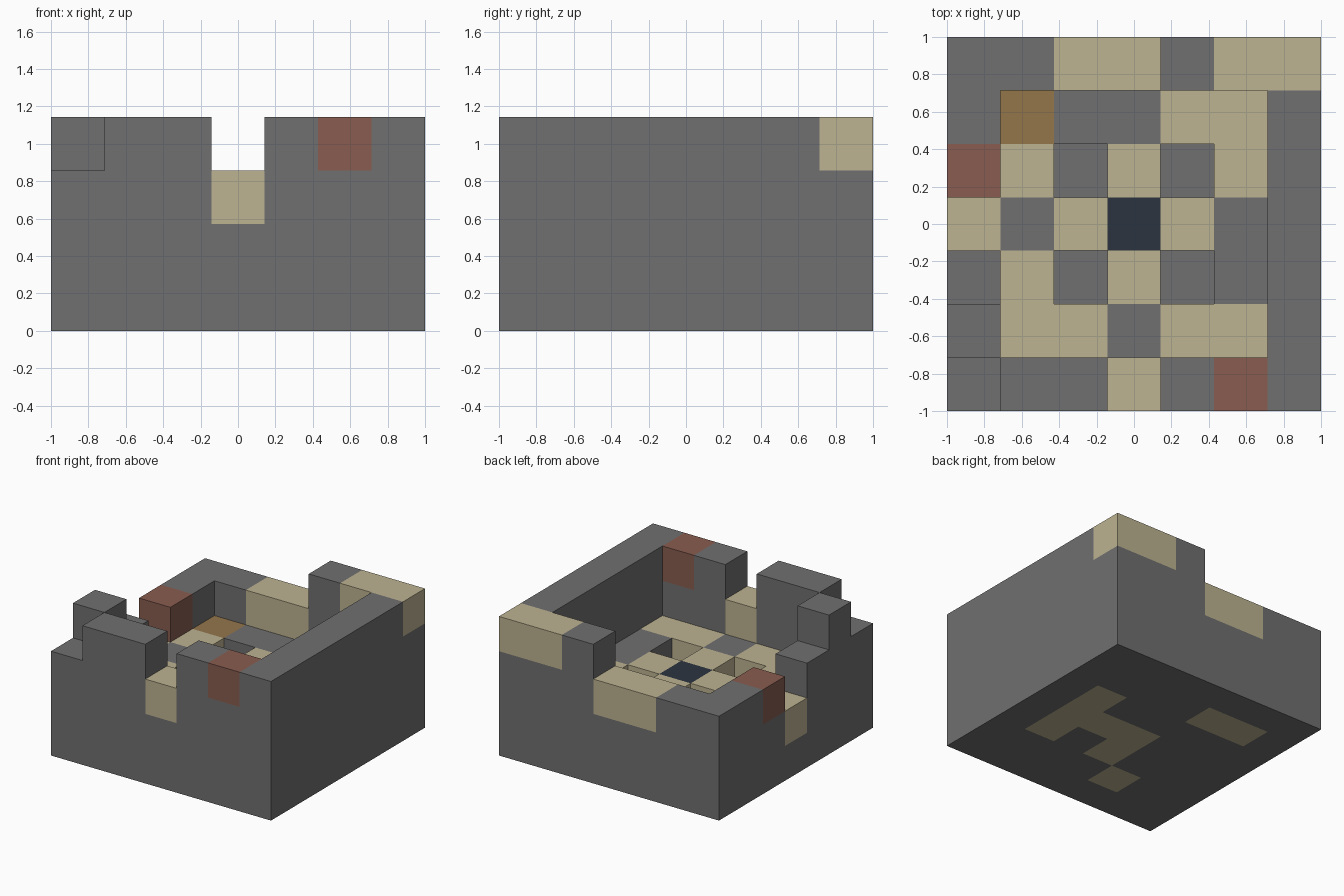
import bpy
import bmesh
from mathutils import Vector

if "Cube" in bpy.data.objects:
    bpy.data.objects.remove(bpy.data.objects["Cube"], do_unlink=True)

CELL = 2 / 7

# Flat block colours, keyed by the letter used in the course plans
PALETTE = {
    "G": ("stone_grey", "707070"),
    "T": ("sand_tan", "BDB391"),
    "R": ("brick_red", "885C50"),
    "O": ("rust_orange", "94764B"),
    "N": ("deep_navy", "2B3440"),
}

# One plan per course from the ground up; rows run back to front
COURSES = {
    "foundation": "GGGGGGG GTTGGGG GGGGGTG GGGTTTG GGGTGTG GGTGGGG GGGGGGG",
    "tiled_floor": "GGGGGGG GOGGTTG GT.T.TG TGTNTGG GT.T.GG GTTGTTG GGGGGGG",
    "lower_wall": "GGTTGGG G.....G R.....G ......G G.....G G.....G GGGTGGG",
    "broken_battlements": "....GTT ......G ......G ......G ......G G.....G .GG.GRG",
}


def to_linear(v):
    return v / 12.92 if v <= 0.04045 else ((v + 0.055) / 1.055) ** 2.4


def make_material(name, code):
    color = [to_linear(c / 255) for c in bytes.fromhex(code)] + [1]
    mat = bpy.data.materials.new(name)
    mat.use_nodes = True
    mat.diffuse_color = color
    bsdf = mat.node_tree.nodes["Principled BSDF"]
    bsdf.inputs["Base Color"].default_value = color
    bsdf.inputs["Roughness"].default_value = 0.9
    return mat


materials = {k: make_material(*v) for k, v in PALETTE.items()}
slots = list(PALETTE)

# Occupied blocks: (column, row from front, course) -> colour letter
blocks = {}
for level, plan in enumerate(COURSES.values()):
    for row, line in enumerate(reversed(plan.split())):
        for col, letter in enumerate(line):
            if letter != ".":
                blocks[col, row, level] = letter


def add_side(bm, cell, axis, sign, slot):
    """Add one outward square of a block."""
    n, u = Vector(), Vector()
    n[axis] = sign
    u[(axis + 1) % 3] = 1
    v = n.cross(u)
    mid = Vector(cell) + Vector((-3, -3, 0.5)) + n / 2
    corners = [mid - u / 2 - v / 2, mid + u / 2 - v / 2,
               mid + u / 2 + v / 2, mid - u / 2 + v / 2]
    face = bm.faces.new([bm.verts.new(c * CELL) for c in corners])
    face.material_index = slot


def build_course(name, level):
    bm = bmesh.new()
    for cell, letter in blocks.items():
        if cell[2] != level:
            continue
        for axis in range(3):
            for sign in (-1, 1):
                near = list(cell)
                near[axis] += sign
                if tuple(near) not in blocks:
                    add_side(bm, cell, axis, sign, slots.index(letter))
    bmesh.ops.remove_doubles(bm, verts=bm.verts, dist=CELL / 100)
    mesh = bpy.data.meshes.new(name)
    bm.to_mesh(mesh)
    bm.free()
    for mat in materials.values():
        mesh.materials.append(mat)
    bpy.context.collection.objects.link(bpy.data.objects.new(name, mesh))


for level, name in enumerate(COURSES):
    build_course(name, level)
